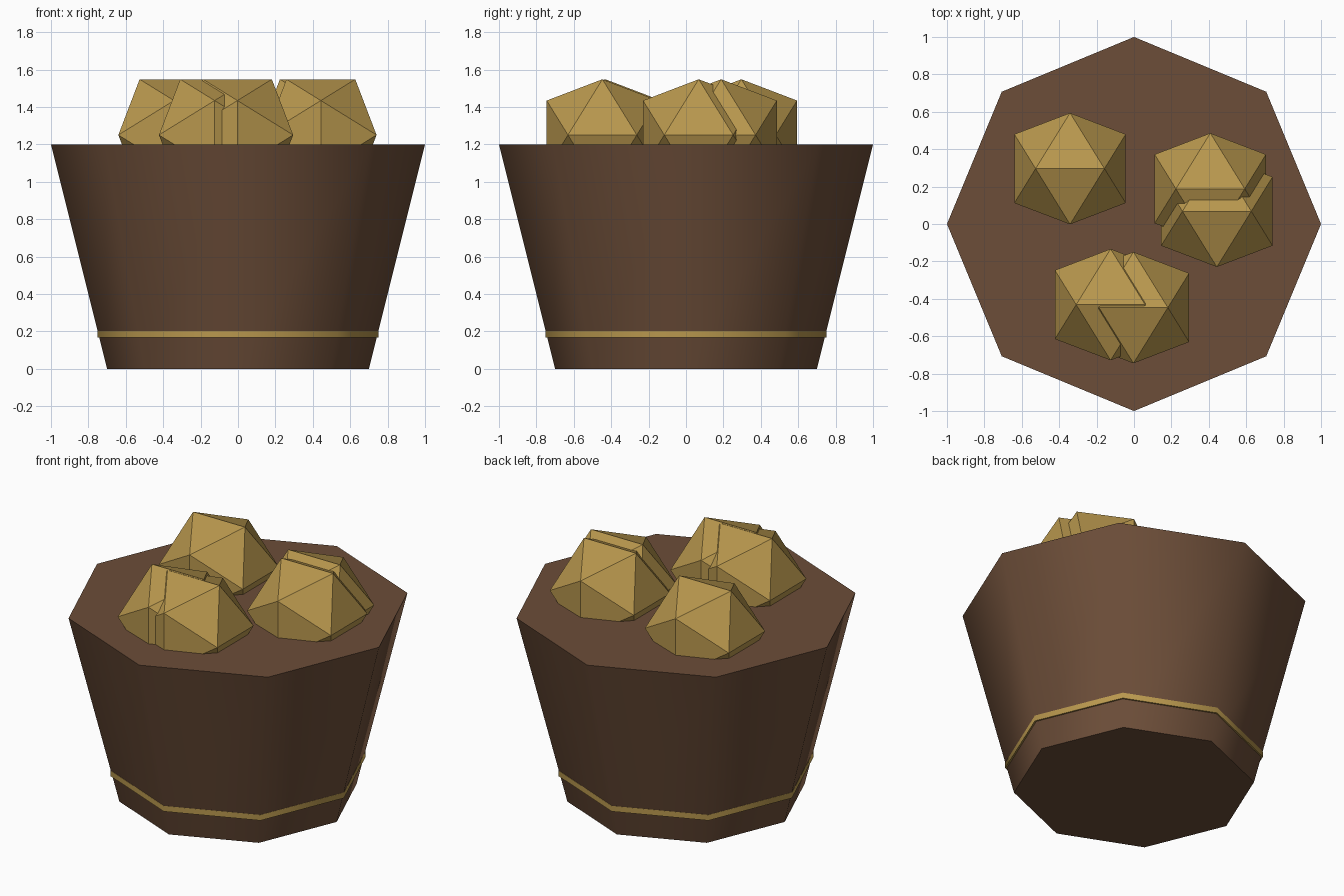
import bpy, bmesh, math

if "Cube" in bpy.data.objects:
    bpy.data.objects.remove(bpy.data.objects["Cube"])

def material(name, rgb):
    m = bpy.data.materials.new(name)
    m.diffuse_color = (*rgb, 1)
    m.use_nodes = True
    m.node_tree.nodes["Principled BSDF"].inputs["Base Color"].default_value = m.diffuse_color
    return m

brown = material("brown_clay", (0.15, 0.075, 0.040))
gold = material("dull_gold", (0.48, 0.31, 0.075))

def add_object(name, bm, mat, smooth=False):
    bmesh.ops.recalc_face_normals(bm, faces=bm.faces[:])
    mesh = bpy.data.meshes.new(name)
    bm.to_mesh(mesh)
    bm.free()
    mesh.materials.append(mat)
    ob = bpy.data.objects.new(name, mesh)
    bpy.context.collection.objects.link(ob)
    if smooth:
        bpy.ops.object.select_all(action='DESELECT')
        ob.select_set(True)
        bpy.context.view_layer.objects.active = ob
        bpy.ops.object.shade_smooth_by_angle(angle=math.radians(50))
    return ob

def octagon(bm, r, z):
    return [bm.verts.new((r * math.cos(i * math.pi / 4), r * math.sin(i * math.pi / 4), z))
            for i in range(8)]

def bridge(bm, a, b):
    for i in range(8):
        j = (i + 1) % 8
        bm.faces.new((a[i], a[j], b[j], b[i]))

# Tapered eight-sided pot with closed top and bottom
bm = bmesh.new()
low, high = octagon(bm, 0.70, 0), octagon(bm, 1.0, 1.2)
bridge(bm, low, high)
bm.faces.new(low)
bm.faces.new(high)
add_object("pot", bm, brown, True)

# Thin gold band, a closed rectangular ring
bm = bmesh.new()
rings = [octagon(bm, r, z) for r, z in
         ((0.752, 0.167), (0.752, 0.203), (0.72, 0.203), (0.72, 0.167))]
for k in range(4):
    bridge(bm, rings[k], rings[(k + 1) % 4])
add_object("gold_band", bm, gold, True)

# Gold nuggets: icosahedra resting with an edge on top, half sunk in the fill
PHI = (1 + math.sqrt(5)) / 2
S = 0.35 / math.sqrt(1 + PHI * PHI)

def nugget(name, x, y, z=1.25):
    bm = bmesh.new()
    for a in (-S, S):
        for b in (-S * PHI, S * PHI):
            for p in ((a, 0, b), (b, a, 0), (0, b, a)):
                bm.verts.new(p)
    bmesh.ops.convex_hull(bm, input=bm.verts[:])
    add_object(name, bm, gold).location = (x, y, z)

for i, (x, y) in enumerate(((-0.342, 0.296), (0.408, 0.188), (0.443, 0.068),
                            (-0.125, -0.431), (-0.003, -0.447))):
    nugget(f"nugget_{i + 1}", x, y)
